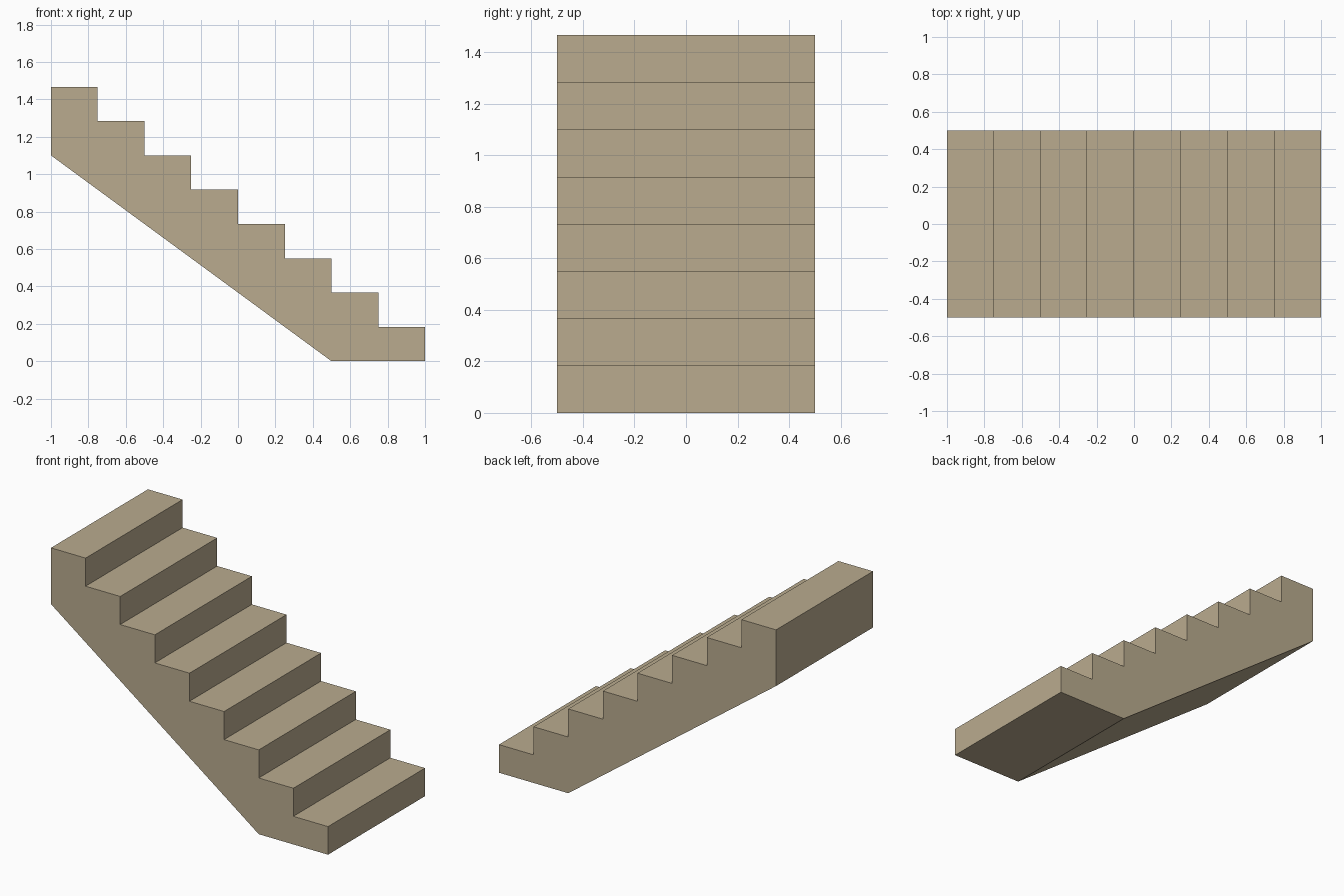
import bpy
import bmesh

if "Cube" in bpy.data.objects:
    bpy.data.objects.remove(bpy.data.objects["Cube"])

STEPS, TREAD, RISER, WIDTH = 8, 0.25, 1.467 / 8, 1.0

# Side profile: sloped underside, then steps climbing from right to left
profile = [(-1.0, 6 * RISER), (0.5, 0.0), (1.0, 0.0)]
for i in range(STEPS):
    x = 1.0 - i * TREAD
    z = (i + 1) * RISER
    profile += [(x, z), (x - TREAD, z)]

# Extrude the profile across the width of the flight
bm = bmesh.new()
side = bm.faces.new([bm.verts.new((x, -WIDTH / 2, z)) for x, z in profile])
result = bmesh.ops.extrude_face_region(bm, geom=[side], use_keep_orig=True)
new_verts = [g for g in result["geom"] if isinstance(g, bmesh.types.BMVert)]
bmesh.ops.translate(bm, verts=new_verts, vec=(0, WIDTH, 0))
bmesh.ops.recalc_face_normals(bm, faces=bm.faces)

mesh = bpy.data.meshes.new("stair_flight")
bm.to_mesh(mesh)
bm.free()
stairs = bpy.data.objects.new("stair_flight", mesh)
bpy.context.collection.objects.link(stairs)

# Plain sandy colour
sand = bpy.data.materials.new("sandy_beige")
sand.diffuse_color = (0.49, 0.41, 0.275, 1.0)
sand.use_nodes = True
sand.node_tree.nodes["Principled BSDF"].inputs["Base Color"].default_value = sand.diffuse_color
mesh.materials.append(sand)
